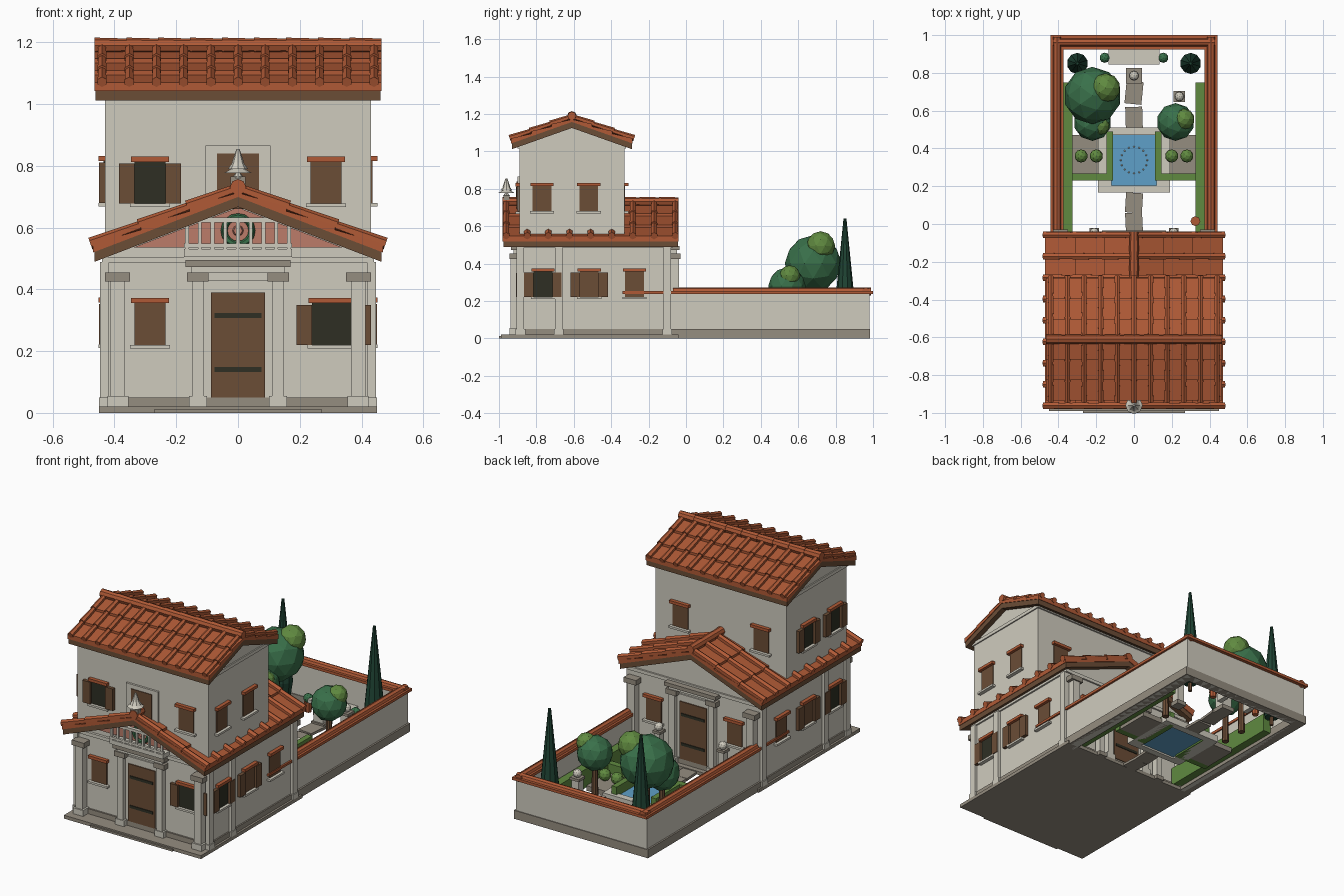
import bpy, bmesh, math
from mathutils import Vector, Matrix

if "Cube" in bpy.data.objects:
    bpy.data.objects.remove(bpy.data.objects["Cube"])


def mat(name, hexa):
    m = bpy.data.materials.new(name)
    c = [int(hexa[i:i + 2], 16) / 255 for i in (0, 2, 4)]
    m.diffuse_color = [v / 12.92 if v < .04 else ((v + .055) / 1.055) ** 2.4 for v in c] + [1]
    m.use_nodes = True
    m.node_tree.nodes["Principled BSDF"].inputs["Base Color"].default_value = m.diffuse_color
    return m


CREAM, STONE = mat("cream_plaster", "CFCBBE"), mat("grey_stone", "958D80")
TILE, WOOD = mat("terracotta", "B05A36"), mat("brown_wood", "6B4D36")
DARK, PINK = mat("dark_opening", "2E2F24"), mat("pink_plaster", "BC7C6A")
GREEN, LIME = mat("leaf_green", "39704A"), mat("light_green", "608A40")
CYP, WATER = mat("cypress_green", "1F4434"), mat("pool_water", "5FA0C8")


def finish(name, bm, m):
    bmesh.ops.recalc_face_normals(bm, faces=bm.faces)
    me = bpy.data.meshes.new(name)
    bm.to_mesh(me)
    bm.free()
    me.materials.append(m)
    ob = bpy.data.objects.new(name, me)
    bpy.context.collection.objects.link(ob)
    return ob


def box(name, x0, x1, y0, y1, z0, z1, m, rot=0):
    bm = bmesh.new()
    bmesh.ops.create_cube(bm, size=1)
    M = Matrix.Translation(((x0 + x1) / 2, (y0 + y1) / 2, (z0 + z1) / 2)) @ Matrix.Rotation(rot, 4, 'Z')
    bm.transform(M @ Matrix.Diagonal((abs(x1 - x0), abs(y1 - y0), abs(z1 - z0), 1)))
    return finish(name, bm, m)


def bar(name, p0, p1, r0, r1, n, m):
    p0, p1 = Vector(p0), Vector(p1)
    d = p1 - p0
    bm = bmesh.new()
    bmesh.ops.create_cone(bm, cap_ends=True, segments=n, radius1=r0, radius2=r1, depth=d.length)
    bm.transform(Matrix.Translation((p0 + p1) / 2) @ d.to_track_quat('Z', 'Y').to_matrix().to_4x4())
    return finish(name, bm, m)


def ball(name, c, r, m, sub=2):
    bm = bmesh.new()
    bmesh.ops.create_icosphere(bm, subdivisions=sub, radius=r)
    bm.transform(Matrix.Translation(c))
    return finish(name, bm, m)


def prism(name, pts, t0, t1, place, m):
    """Extrude a cross-section (s, z) from t0 to t1."""
    bm = bmesh.new()
    a = [bm.verts.new(place(s, t0, z)) for s, z in pts]
    b = [bm.verts.new(place(s, t1, z)) for s, z in pts]
    bm.faces.new(a)
    bm.faces.new(b)
    for i in range(len(pts)):
        j = (i + 1) % len(pts)
        bm.faces.new((a[i], a[j], b[j], b[i]))
    return finish(name, bm, m)


def along_y(s, t, z): return (s, t, z)
def along_x(s, t, z): return (t, s - .61, z)


def gable_roof(pre, place, hs, t0, t1, zr, ze, ribs, r):
    g = (zr - ze) / hs
    rows = 3
    for sg in (-1, 1):
        def line(s, off): return (sg * s, zr - g * s + off)
        prism(pre + "_roof_boards", [line(0, -.025), line(hs - .005, -.025), line(hs - .005, -.058), line(0, -.058)],
              t0 + .004, t1 - .004, place, WOOD)
        for k in range(rows):
            a, b = hs * k / rows, hs * (k + 1) / rows
            # flat tile course, lower edge lifted over the next one
            prism(pre + "_tile_course", [line(a, -.012), line(b, .002), line(b, -.026), line(a, -.026)],
                  t0, t1, place, TILE)
            for t in ribs:
                q0, q1 = line(a, .002), line(b + .008, .006)
                bar(pre + "_tile_rib", place(q0[0], t, q0[1]), place(q1[0], t, q1[1]), r * .8, r, 6, TILE)
    n = 9
    for k in range(n):
        u, v = t0 + (t1 - t0) * k / n, t0 + (t1 - t0) * (k + 1) / n
        bar(pre + "_ridge_tile", place(0, u, zr + .006), place(0, v, zr + .006), .026, .023, 8, TILE)


# house body, plinth and upper storey
prism("lower_house", [(-.43, .02), (.43, .02), (.43, .505), (0, .67), (-.43, .505)], -.89, -.08, along_y, CREAM)
prism("upper_house", [(-.28, .5), (.28, .5), (.28, 1.035), (0, 1.13), (-.28, 1.035)], -.43, .43, along_x, CREAM)
box("base_slab", -.45, .45, -.99, -.04, 0, .02, STONE)
box("house_plinth", -.438, .438, -.9, -.07, .02, .05, STONE)
box("front_step", -.27, .27, -1, -.9, 0, .012, STONE)
box("lower_cornice", -.44, .44, -.905, -.07, .485, .505, CREAM)
box("upper_cornice", -.437, .437, -.9, -.32, 1.015, 1.035, CREAM)
prism("pediment_panel", [(-.34, .535), (.34, .535), (0, .665)], -.9, -.889, along_y, PINK)
gable_roof("lower", along_y, .47, -.98, -.04, .725, .545, [-.962 + k * .113 for k in range(9)], .02)
gable_roof("upper", along_x, .325, -.465, .465, 1.183, 1.068, [.088 * k for k in range(-5, 6)], .017)

# pilasters along the sides and corners
for sx in (-1, 1):
    for y in (-.885, -.68, -.1):
        box("side_pilaster", sx * .42, sx * .446, y - .02, y + .02, .02, .488, CREAM)
        box("side_pilaster_foot", sx * .42, sx * .45, y - .026, y + .026, .02, .05, CREAM)
    for y in (-.915, -.06):
        box("corner_column", sx * .366, sx * .412, y - .022, y + .022, .05, .425, CREAM)
        box("corner_foot", sx * .355, sx * .423, y - .03, y + .03, .02, .055, CREAM)
        box("corner_capital", sx * .35, sx * .43, y - .03, y + .03, .425, .455, STONE)

# faces of the house: u runs along the wall, d points outward
FACES = {"front": lambda u, d, w: (u, -w - d), "back": lambda u, d, w: (u, w + d),
         "right": lambda u, d, w: (w + d, u), "left": lambda u, d, w: (-w - d, u)}


def wbox(name, face, w, u0, u1, z0, z1, d, m):
    x0, y0 = FACES[face](u0, -.005, w)
    x1, y1 = FACES[face](u1, d, w)
    return box(name, min(x0, x1), max(x0, x1), min(y0, y1), max(y0, y1), z0, z1, m)


def window(face, w, u, z, style="closed", hw=.05):
    wbox("window_panel", face, w, u - hw, u + hw, z, z + .135, .005, DARK if style == "open" else WOOD)
    wbox("window_lintel", face, w, u - hw - .012, u + hw + .012, z + .135, z + .152, .022, TILE)
    wbox("window_sill", face, w, u - hw - .015, u + hw + .015, z - .012, z, .022, CREAM)
    if style != "closed":
        for s in (-1, 1):
            wbox("shutter", face, w, u + s * hw, u + s * (hw + .05), z, z + .13, .02, WOOD)


window("front", .89, -.285, .22)
window("front", .89, .31, .22, "open", .07)
window("front", .89, -.285, .678, "open")
window("front", .89, .285, .678)
for side in ("left", "right"):
    for y, st in ((-.765, "open"), (-.517, "shuttered"), (-.275, "closed")):
        window(side, .43, y, .222, st)
    for y in (-.77, -.52):
        window(side, .43, y, .68, "open" if side == "left" else "closed")
for x in (-.265, .265):
    window("back", -.33, x, .68)
    window("back", -.08, x, .22)

# central upper window
wbox("upper_window_frame", "front", .89, -.105, .105, .66, .865, .012, CREAM)
wbox("upper_window_panel", "front", .89, -.068, .068, .66, .84, .016, WOOD)

# doorways with pilasters and entablature
for face, w in (("front", .89), ("back", -.08)):
    wbox("door_surround", face, w, -.115, .115, .02, .43, .008, CREAM)
    wbox("door_leaf", face, w, -.088, .088, .05, .39, .014, WOOD)
    for z in (.14, .315):
        wbox("door_strap", face, w, -.076, .076, z - .008, z + .008, .018, DARK)
    for s in (-1, 1):
        wbox("door_pilaster", face, w, s * .11, s * .148, .04, .425, .032, CREAM)
        wbox("door_pilaster_foot", face, w, s * .1, s * .158, .02, .055, .036, CREAM)
        wbox("door_capital", face, w, s * .096, s * .165, .425, .455, .038, STONE)
    wbox("door_entablature", face, w, -.15, .15, .455, .475, .032, CREAM)
    wbox("door_cornice", face, w, -.17, .17, .473, .495, .045, STONE)

# balcony with balusters, wreath and roof finial
box("balcony_floor", -.175, .175, -.955, -.89, .505, .53, CREAM)
box("balcony_bottom_rail", -.175, .175, -.955, -.94, .535, .548, CREAM)
box("balcony_top_rail", -.178, .178, -.958, -.937, .617, .633, CREAM)
for k in range(9):
    x = -.165 + k * .04125
    box("baluster", x - .006, x + .006, -.954, -.941, .53, .62, CREAM)
bpy.ops.mesh.primitive_torus_add(major_radius=.045, minor_radius=.011, major_segments=16, minor_segments=6,
                                 location=(0, -.908, .59), rotation=(math.pi / 2, 0, 0))
wreath = bpy.context.object
wreath.name = "wreath"
wreath.data.materials.append(GREEN)
bar("pediment_boss", (0, -.895, .59), (0, -.912, .59), .02, .014, 8, PINK)
box("finial_base", -.025, .025, -.975, -.945, .74, .765, STONE)
for z, r, h in ((.76, .02, .02), (.776, .046, .02), (.79, .032, .035), (.81, .02, .045)):
    bar("finial_tier", (0, -.96, z), (0, -.96, z + h), r, r * .25, 8, CREAM)

# garden walls with plinth and tiled coping
for sx in (-1, 1):
    box("side_wall", sx * .38, sx * .43, -.08, .98, .0, .238, CREAM)
    box("side_wall_plinth", sx * .375, sx * .44, -.08, .985, 0, .05, STONE)
    box("side_coping", sx * .373, sx * .442, -.07, .99, .236, .252, TILE)
    box("coping_string", sx * .43, sx * .44, -.34, -.07, .238, .252, TILE)
    bar("coping_cap", (sx * .407, -.07, .25), (sx * .407, .99, .25), .022, .022, 8, TILE)
box("back_wall", -.43, .43, .935, .98, 0, .238, CREAM)
box("back_wall_plinth", -.44, .44, .93, .985, 0, .05, STONE)
box("back_coping", -.442, .442, .925, 1, .236, .252, TILE)
bar("back_coping_cap", (-.43, .962, .25), (.43, .962, .25), .022, .022, 8, TILE)

# pool and paths
box("pool_water", -.12, .12, .2, .475, .01, .03, WATER)
for s in (-1, 1):
    box("pool_rim_side", s * .118, s * .19, .168, .51, 0, .04, CREAM)
box("pool_rim_near", -.118, .118, .168, .205, 0, .04, CREAM)
box("pool_rim_far", -.118, .118, .47, .51, 0, .04, CREAM)
for k in range(16):
    a = math.tau * k / 16
    ball("pool_ripple", (.07 * math.cos(a), .338 + .07 * math.sin(a), .031), .005, CREAM, 1)
for y0, y1, rot in ((-.04, .06, .05), (.06, .165, -.06), (.51, .62, .03), (.635, .755, -.1)):
    box("path_stone", -.045, .045, y0, y1, 0, .015, STONE, rot)

# hedges, beds and small shrubs
for s in (-1, 1):
    box("wall_hedge", s * .325, s * .374, -.06, .75, .02, .13, LIME)
    box("bed_hedge_side", s * .112, s * .145, .23, .49, 0, .085, LIME)
    box("bed_hedge_end", s * .112, s * .33, .23, .268, 0, .085, LIME)
    box("planting_bed", s * .145, s * .325, .268, .47, 0, .03, STONE)
    for x in (.2, .28):
        ball("bed_shrub", (s * x, .36, .065), .035, LIME)
    bar("planter", (s * .155, .88, 0), (s * .155, .88, .06), .018, .024, 8, TILE)
    ball("planter_shrub", (s * .155, .88, .08), .027, GREEN)
    # tall conifers
    bar("cypress_trunk", (s * .3, .85, 0), (s * .3, .85, .06), .012, .012, 6, WOOD)
    bar("cypress_skirt", (s * .3, .85, .05), (s * .3, .85, .16), .04, .056, 10, CYP)
    bar("cypress_crown", (s * .3, .85, .16), (s * .3, .85, .64), .056, .008, 10, CYP)

# round trees
for x, y, z, r, lx, ly, lz, lr in ((-.22, .68, .4, .152, -.15, .72, .495, .078),
                                   (-.22, .54, .28, .1, -.18, .52, .32, .05),
                                   (.22, .54, .28, .1, .265, .555, .335, .056)):
    bar("tree_trunk", (x, y, 0), (x, y, z), .02, .014, 8, WOOD)
    ball("tree_crown", (x, y, z), r, GREEN)
    ball("tree_highlight_crown", (lx, ly, lz), lr, LIME)

# bench, pedestals with globes, and pot
box("bench_seat", -.135, .135, .845, .93, .07, .09, CREAM)
for s in (-1, 1):
    box("bench_leg", s * .08, s * .11, .86, .92, 0, .07, CREAM)
for x, y, w, h in ((0, .785, .042, .12), (.24, .675, .03, .17), (-.21, -.045, .025, .18), (.21, -.045, .025, .18)):
    box("pedestal_foot", x - w, x + w, y - w, y + w, 0, .025, STONE)
    box("pedestal", x - w * .75, x + w * .75, y - w * .75, y + w * .75, .02, h, CREAM)
    box("pedestal_cap", x - w, x + w, y - w, y + w, h, h + .015, STONE)
    ball("pedestal_globe", (x, y, h + .035), .025, CREAM)
bar("clay_pot", (.325, .015, .1), (.325, .015, .16), .014, .026, 8, TILE)
